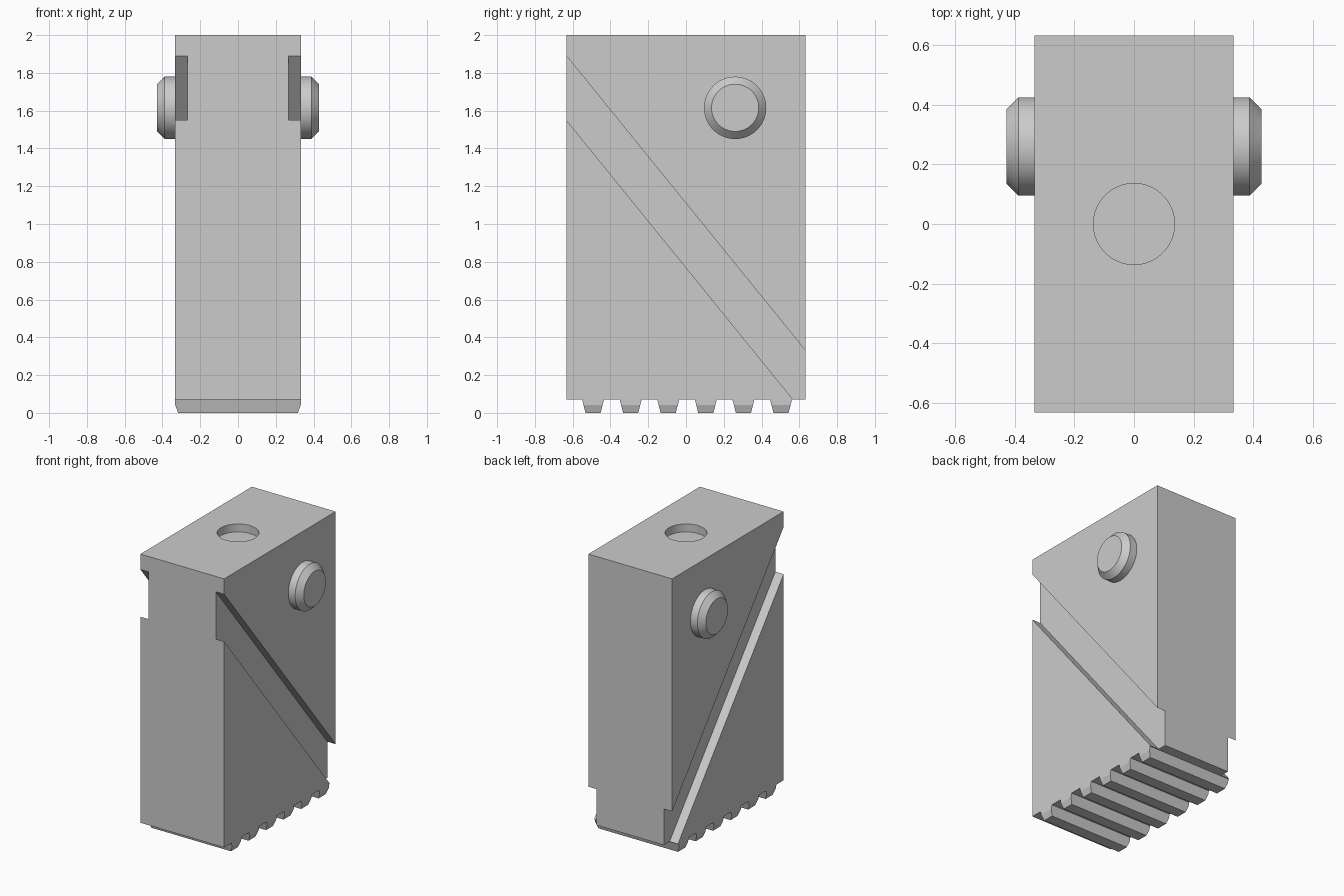
import bpy, bmesh, math
from mathutils import Matrix

if "Cube" in bpy.data.objects:
    bpy.data.objects.remove(bpy.data.objects["Cube"])

HALF_W, HALF_D = 0.333, 0.633
BASE, TOP = 0.07, 2.0

grey = bpy.data.materials.new("light_grey")
grey.use_nodes = True
grey.diffuse_color = (0.6, 0.6, 0.6, 1)
grey.node_tree.nodes["Principled BSDF"].inputs["Base Color"].default_value = (0.6, 0.6, 0.6, 1)


def make(name, bm):
    bmesh.ops.recalc_face_normals(bm, faces=bm.faces)
    mesh = bpy.data.meshes.new(name)
    bm.to_mesh(mesh)
    bm.free()
    obj = bpy.data.objects.new(name, mesh)
    bpy.context.collection.objects.link(obj)
    mesh.materials.append(grey)
    return obj


def prism(name, profile, x0, x1):
    """Extrude a (y, z) profile along x."""
    bm = bmesh.new()
    face = bm.faces.new([bm.verts.new((x0, y, z)) for y, z in profile])
    ext = bmesh.ops.extrude_face_region(bm, geom=[face])["geom"]
    moved = [v for v in ext if isinstance(v, bmesh.types.BMVert)]
    bmesh.ops.translate(bm, verts=moved, vec=(x1 - x0, 0, 0))
    return make(name, bm)


def loft(name, rings):
    """Join equal rings of points into a capped solid."""
    bm = bmesh.new()
    loops = [[bm.verts.new(p) for p in ring] for ring in rings]
    n = len(loops[0])
    for a, b in zip(loops, loops[1:]):
        for i in range(n):
            j = (i + 1) % n
            bm.faces.new((a[i], a[j], b[j], b[i]))
    bm.faces.new(loops[0])
    bm.faces.new(loops[-1])
    return make(name, bm)


def smooth(obj):
    bpy.ops.object.select_all(action="DESELECT")
    obj.select_set(True)
    bpy.context.view_layer.objects.active = obj
    bpy.ops.object.shade_smooth_by_angle(angle=math.radians(30))


def cut(target, cutter):
    cutter.hide_render = True
    mod = target.modifiers.new("cut", "BOOLEAN")
    mod.operation, mod.solver, mod.object = "DIFFERENCE", "EXACT", cutter
    bpy.context.view_layer.objects.active = target
    bpy.ops.object.modifier_apply(modifier=mod.name)
    bpy.data.objects.remove(cutter)


# Main block
body = prism("body", [(-HALF_D, BASE), (HALF_D, BASE), (HALF_D, TOP), (-HALF_D, TOP)],
             -HALF_W, HALF_W)

# Diagonal grooves on both sides
SLOPE = -1.233
def groove_z(start, y):
    return start + SLOPE * (y + HALF_D)

groove = [(-0.8, groove_z(1.55, -0.8)), (0.8, groove_z(1.55, 0.8)),
          (0.8, groove_z(1.89, 0.8)), (-0.8, groove_z(1.89, -0.8))]
for side in (-1, 1):
    cut(body, prism("groove_cutter", groove, side * 0.267, side * 0.5))

# Shallow round socket in the top
bm = bmesh.new()
bmesh.ops.create_cone(bm, cap_ends=True, segments=64, radius1=0.136, radius2=0.136,
                      depth=0.2, matrix=Matrix.Translation((0, 0, TOP - 0.057 + 0.1)))
cut(body, make("socket_cutter", bm))
smooth(body)

# Chamfered round pegs on the sides
def circle(x, r, n=64):
    return [(x, 0.26 + r * math.cos(math.tau * i / n), 1.615 + r * math.sin(math.tau * i / n))
            for i in range(n)]

for side, label in ((-1, "right"), (1, "left")):
    peg = loft(label + "_peg", [circle(side * 0.3, 0.165), circle(side * 0.388, 0.165),
                                circle(side * 0.428, 0.125)])
    smooth(peg)

# Tapered gripping teeth under the block, with chamfered ends
def rectangle(y, half_x, half_y, z):
    return [(sx * half_x, y + sy * half_y, z)
            for sx, sy in ((-1, -1), (1, -1), (1, 1), (-1, 1))]

for i in range(6):
    y = -0.492 + i * 0.199
    loft(f"tooth_{i + 1}", [rectangle(y, HALF_W, 0.058, BASE),
                            rectangle(y, HALF_W, 0.051, 0.043),
                            rectangle(y, 0.317, 0.04, 0)])
